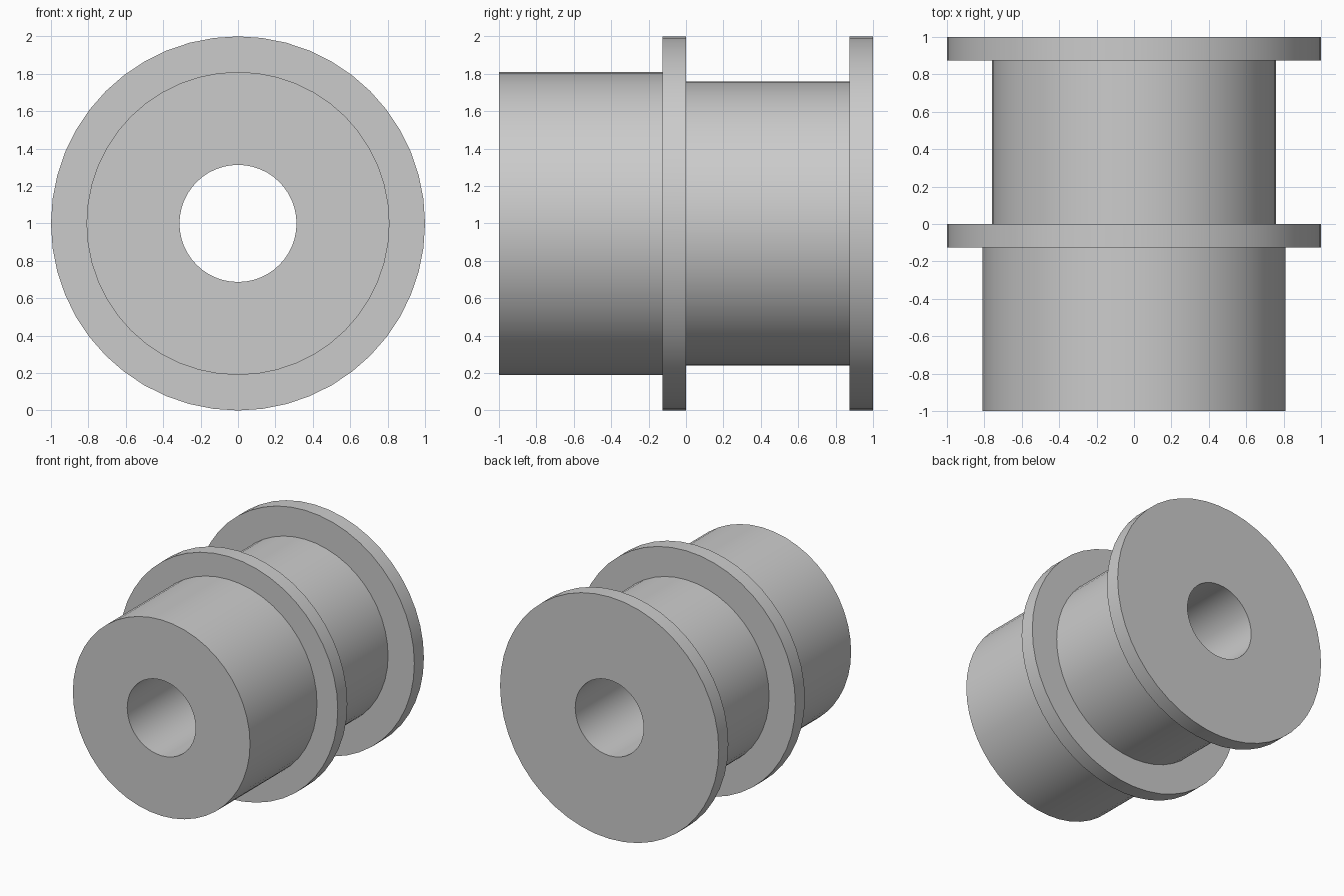
import bpy
import bmesh
import math
from mathutils import Vector, Matrix

default = bpy.data.objects.get("Cube")
if default:
    bpy.data.objects.remove(default, do_unlink=True)

SEGMENTS = 48
BORE = 0.313
FRONT_DRUM, REAR_DRUM, FLANGE = 0.81, 0.76, 1.0

# Plain grey metal
grey = bpy.data.materials.new("grey_metal")
grey.use_nodes = True
colour = (0.6, 0.6, 0.6, 1.0)
grey.diffuse_color = colour
grey.node_tree.nodes["Principled BSDF"].inputs["Base Color"].default_value = colour

# Half section as (radius, y), closed around the bore
section = [
    (BORE, -1.0), (FRONT_DRUM, -1.0),
    (FRONT_DRUM, -0.125), (FLANGE, -0.125),
    (FLANGE, 0.0), (REAR_DRUM, 0.0),
    (REAR_DRUM, 0.875), (FLANGE, 0.875),
    (FLANGE, 1.0), (BORE, 1.0),
]


def revolve(name, points, material):
    """Spin a closed section about the y axis and stand it on the ground."""
    bm = bmesh.new()
    verts = [bm.verts.new((0, y, r)) for r, y in points]
    edges = [bm.edges.new((a, b)) for a, b in zip(verts, verts[1:] + verts[:1])]
    bmesh.ops.spin(bm, geom=verts + edges, cent=Vector(), axis=(0, 1, 0),
                   angle=math.tau, steps=SEGMENTS, use_merge=True)
    bmesh.ops.remove_doubles(bm, verts=bm.verts, dist=0.0001)
    bmesh.ops.recalc_face_normals(bm, faces=bm.faces)
    bmesh.ops.transform(bm, matrix=Matrix.Translation((0, 0, FLANGE)), verts=bm.verts)
    mesh = bpy.data.meshes.new(name)
    bm.to_mesh(mesh)
    bm.free()
    mesh.materials.append(material)
    obj = bpy.data.objects.new(name, mesh)
    bpy.context.collection.objects.link(obj)
    return obj


# Flanged bushing, smooth around the barrel with crisp rims
bushing = revolve("flanged_bushing", section, grey)
bpy.ops.object.select_all(action="DESELECT")
bushing.select_set(True)
bpy.context.view_layer.objects.active = bushing
bpy.ops.object.shade_smooth_by_angle(angle=math.radians(30))
